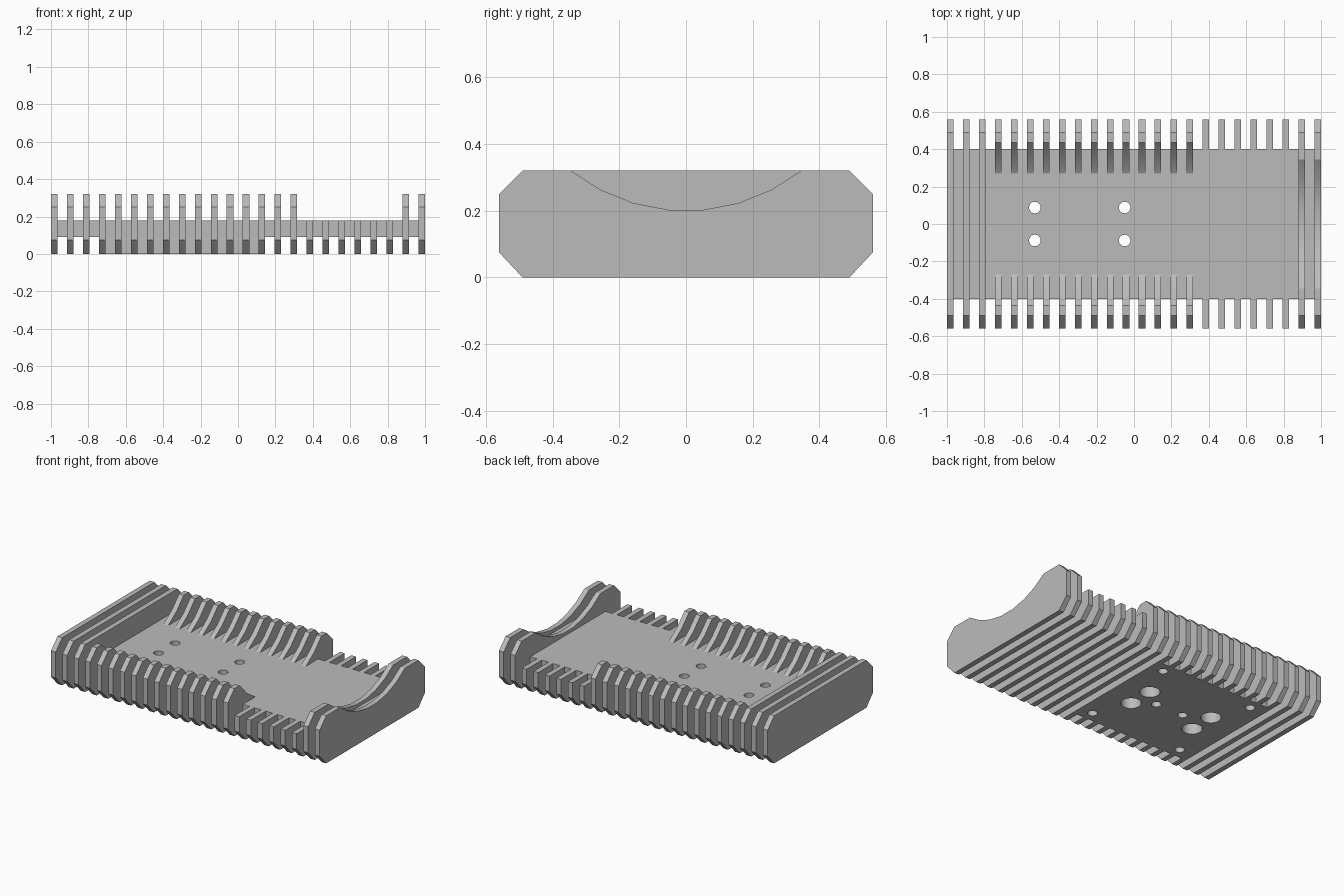
import bpy, bmesh, math
from mathutils import Matrix, Vector

if "Cube" in bpy.data.objects:
    bpy.data.objects.remove(bpy.data.objects["Cube"], do_unlink=True)

metal = bpy.data.materials.new("grey metal")
metal.use_nodes = True
GREY = (0.5, 0.5, 0.5, 1)
metal.diffuse_color = GREY
metal.node_tree.nodes["Principled BSDF"].inputs["Base Color"].default_value = GREY

COUNT, THICK = 24, 0.035
PITCH = (2 - THICK) / (COUNT - 1)
HALF, FLAT, CHAMFER, TOP = 0.56, 0.49, 0.075, 0.32
PLATE_TOP, PLATE_LOW = 0.18, 0.09
ARC = 0.556


def make_object(name, bm):
    bmesh.ops.recalc_face_normals(bm, faces=bm.faces)
    mesh = bpy.data.meshes.new(name)
    bm.to_mesh(mesh)
    bm.free()
    ob = bpy.data.objects.new(name, mesh)
    bpy.context.collection.objects.link(ob)
    mesh.materials.append(metal)
    return ob


def prism(bm, points, offset):
    face = bm.faces.new([bm.verts.new(p) for p in points])
    ext = bmesh.ops.extrude_face_region(bm, geom=[face])["geom"]
    verts = [v for v in ext if isinstance(v, bmesh.types.BMVert)]
    bmesh.ops.translate(bm, verts=verts, vec=Vector(offset))


def fin_profile(height, opening=0, segments=0):
    """Chamfered outline, with an optional round scoop in its top edge."""
    base = [(-HALF, CHAMFER), (-FLAT, 0), (FLAT, 0), (HALF, CHAMFER)]
    if height < TOP:
        return base + [(HALF, height), (-HALF, height)]
    scoop = []
    if opening:
        half = math.asin(opening / ARC)
        centre = TOP + ARC * math.cos(half)
        for i in range(segments + 1):
            a = half - 2 * half * i / segments
            scoop.append((ARC * math.sin(a), centre - ARC * math.cos(a)))
    shoulder = TOP - CHAMFER + 0.005
    return base + [(HALF, shoulder), (FLAT, TOP)] + scoop + [(-FLAT, TOP), (-HALF, shoulder)]


def fin_row(name, first, last, profile):
    bm = bmesh.new()
    for i in range(first, last + 1):
        x = -1 + i * PITCH
        prism(bm, [(x, y, z) for y, z in profile], (THICK, 0, 0))
    return make_object(name, bm)


def drill_set(name, spots, radius, low, high):
    bm = bmesh.new()
    for x, y in spots:
        place = Matrix.Translation((x, y, (low + high) / 2))
        bmesh.ops.create_cone(bm, cap_ends=True, segments=24, radius1=radius,
                              radius2=radius, depth=high - low, matrix=place)
    ob = make_object(name, bm)
    ob.hide_render = True
    return ob


# Base plate with the thicker contact pad below
pad_left, pad_right = -1 + 3 * PITCH, -1 + 13 * PITCH + THICK
end = 0.98
outline = [(-end, PLATE_LOW), (pad_left, PLATE_LOW), (pad_left, 0), (pad_right, 0),
           (pad_right, PLATE_LOW), (end, PLATE_LOW), (end, PLATE_TOP), (-end, PLATE_TOP)]
bm = bmesh.new()
prism(bm, [(x, -0.4, z) for x, z in outline], (0, 0.8, 0))
plate = make_object("base_plate", bm)

# Rows of cooling fins
full = fin_row("full_fins", 0, 2, fin_profile(TOP))
scooped = fin_row("scooped_fins", 3, 15, fin_profile(TOP, 0.435, 9))
low_fins = fin_row("low_fins", 16, 21, fin_profile(PLATE_TOP))
saddle = fin_row("saddle_fins", 22, 23, fin_profile(TOP, 0.345, 7))

# Screw holes, counterbores and blind holes
screws = [(x, y) for x in (-0.53, -0.05) for y in (-0.088, 0.088)]
blind = [(x, y) for x in (-0.635, 0.05) for y in (-0.33, 0.33)] + [(-0.38, 0), (-0.175, 0)]
drills = [drill_set("screw_hole_cutter", screws, 0.031, -0.1, 0.5),
          drill_set("counterbore_cutter", screws, 0.062, -0.1, 0.1),
          drill_set("blind_hole_cutter", blind, 0.03, -0.1, 0.1)]
for ob in (plate, scooped):
    bpy.context.view_layer.objects.active = ob
    for drill in drills:
        mod = ob.modifiers.new("holes", "BOOLEAN")
        mod.operation = "DIFFERENCE"
        mod.solver = "EXACT"
        mod.object = drill
        bpy.ops.object.modifier_apply(modifier=mod.name)
for drill in drills:
    bpy.data.objects.remove(drill, do_unlink=True)

# Smooth scoops and hole walls, keep the other edges sharp
for ob in (plate, full, scooped, low_fins, saddle):
    bpy.ops.object.select_all(action="DESELECT")
    ob.select_set(True)
    bpy.context.view_layer.objects.active = ob
    bpy.ops.object.shade_smooth_by_angle(angle=math.radians(30))
